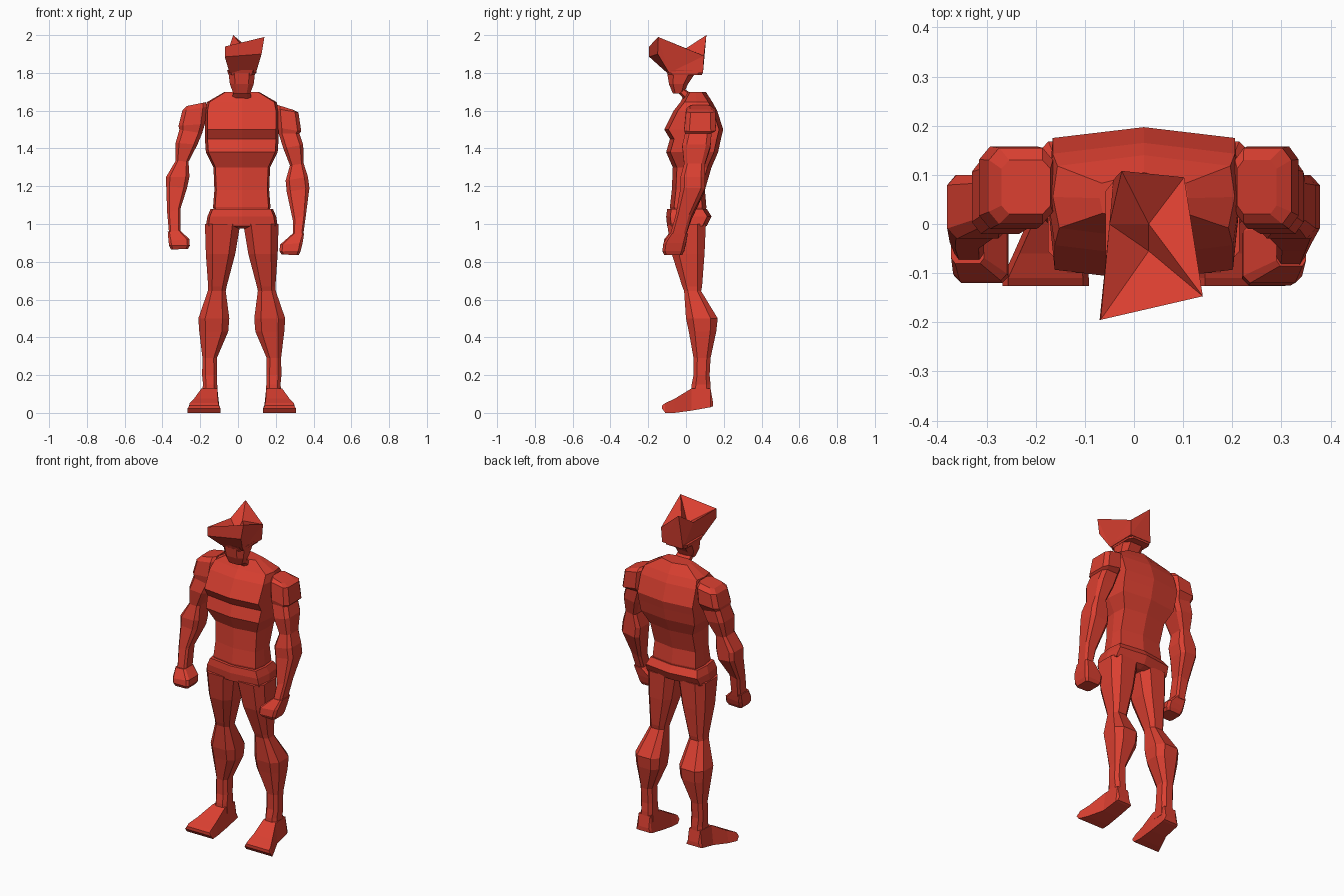
import bpy

red = bpy.data.materials.new("warm red")
red.diffuse_color = (0.70, 0.05, 0.03, 1)
CX = 0.02  # body centre line


def add_mesh(name, verts, faces):
    me = bpy.data.meshes.new(name)
    me.from_pydata(verts, [], faces)
    me.materials.append(red)
    ob = bpy.data.objects.new(name, me)
    bpy.context.collection.objects.link(ob)
    bpy.context.view_layer.objects.active = ob
    ob.select_set(True)
    bpy.ops.object.mode_set(mode='EDIT')
    bpy.ops.mesh.select_all(action='SELECT')
    bpy.ops.mesh.normals_make_consistent(inside=False)
    bpy.ops.object.mode_set(mode='OBJECT')
    ob.select_set(False)
    return ob


def loft(name, rings):
    n = len(rings[0])
    verts = [p for r in rings for p in r]
    faces = [(k * n + i, k * n + (i + 1) % n, (k + 1) * n + (i + 1) % n, (k + 1) * n + i)
             for k in range(len(rings) - 1) for i in range(n)]
    faces += [tuple(range(n)), tuple(range(len(verts) - n, len(verts)))]
    return add_mesh(name, verts, faces)


def body_ring(w, f, b, z):
    # boxy chest outline with a shallow ridge down front and back
    m = (f + b) / 2
    half = [(0.93, f + 0.022), (1, m), (0.95, b - 0.022)]
    pts = [(0, f)] + half + [(0, b)] + [(-x, y) for x, y in reversed(half)]
    return [(CX + x * w, y, z) for x, y in pts]


def limb_ring(xa, xb, f, b, za, zb=None, c=0.22):
    # chamfered box outline between xa and xb; z can tilt from za to zb
    zb = za if zb is None else zb
    uv = [(c, 0), (1 - c, 0), (1, c), (1, 1 - c), (1 - c, 1), (c, 1), (0, 1 - c), (0, c)]
    return [(xa + u * (xb - xa), f + v * (b - f), za + u * (zb - za)) for u, v in uv]


# torso: half width, front, back, height
loft("torso", [body_ring(*r) for r in [
    (0.140, -0.075, 0.10, 1.04), (0.152, -0.085, 0.108, 1.09), (0.145, -0.075, 0.10, 1.18),
    (0.150, -0.07, 0.135, 1.30), (0.19, -0.105, 0.17, 1.38), (0.195, -0.085, 0.185, 1.45),
    (0.195, -0.115, 0.197, 1.50), (0.195, -0.065, 0.165, 1.60), (0.185, -0.03, 0.14, 1.645),
    (0.09, 0.0, 0.105, 1.70)]])

# hips
loft("pelvis", [body_ring(*r) for r in [
    (0.12, -0.06, 0.08, 0.975), (0.19, -0.10, 0.11, 0.99), (0.182, -0.105, 0.135, 1.04),
    (0.165, -0.10, 0.11, 1.08)]])

# legs and feet, mirrored about the centre line: inner, outer, front, back, height
leg = [(0.085, 0.165, 0.035, 0.125, 0.08), (0.13, 0.205, 0.03, 0.13, 0.15),
       (0.13, 0.21, 0.04, 0.125, 0.20), (0.132, 0.208, 0.04, 0.13, 0.29),
       (0.072, 0.225, 0.015, 0.16, 0.43), (0.066, 0.23, 0.0, 0.168, 0.50),
       (0.085, 0.18, -0.01, 0.08, 0.645), (0.08, 0.178, -0.02, 0.085, 0.67),
       (0.035, 0.19, -0.075, 0.098, 0.84), (0.008, 0.195, -0.10, 0.105, 1.0)]
leg[0] = (0.125, 0.215, 0.025, 0.132, 0.08)
for side, s in (("left", -1), ("right", 1)):
    loft(side + "_leg", [limb_ring(CX + s * i, CX + s * o, f, b, z) for i, o, f, b, z in leg])
    # foot: sections from heel to toe, inner, outer, y, bottom, top
    foot = [(0.12, 0.215, 0.142, 0.035, 0.06), (0.12, 0.22, 0.13, 0.03, 0.13),
            (0.118, 0.225, 0.03, 0.012, 0.13), (0.115, 0.265, -0.06, 0.0, 0.075),
            (0.112, 0.288, -0.11, 0.0, 0.052), (0.112, 0.288, -0.126, 0.022, 0.04)]
    loft(side + "_foot", [[(CX + s * i, y, z0), (CX + s * o, y, z0),
                           (CX + s * (o - 0.012), y, z1), (CX + s * (i + 0.012), y, z1)]
                          for i, o, y, z0, z1 in foot])

# arms: outer x, inner x, front, back, outer z, inner z
left_arm = [(-0.365, -0.305, -0.075, 0.01, 0.95, 0.95), (-0.375, -0.305, -0.05, 0.03, 1.06, 1.08),
            (-0.38, -0.27, -0.03, 0.10, 1.20, 1.19), (-0.38, -0.257, -0.03, 0.10, 1.25, 1.25),
            (-0.33, -0.262, -0.01, 0.10, 1.335, 1.33), (-0.33, -0.215, -0.02, 0.13, 1.43, 1.42),
            (-0.31, -0.19, -0.005, 0.135, 1.50, 1.48), (-0.315, -0.175, -0.01, 0.158, 1.52, 1.53),
            (-0.295, -0.165, 0.0, 0.155, 1.60, 1.62), (-0.27, -0.17, 0.02, 0.13, 1.625, 1.645)]
right_arm = [(0.345, 0.29, -0.085, 0.0, 0.94, 0.94), (0.36, 0.29, -0.055, 0.03, 1.05, 1.02),
             (0.378, 0.258, -0.03, 0.10, 1.19, 1.17), (0.37, 0.252, -0.03, 0.10, 1.25, 1.23),
             (0.348, 0.275, -0.01, 0.10, 1.32, 1.31), (0.345, 0.24, -0.02, 0.13, 1.42, 1.40),
             (0.325, 0.215, -0.005, 0.135, 1.48, 1.48), (0.335, 0.212, -0.01, 0.158, 1.49, 1.51),
             (0.32, 0.205, 0.0, 0.155, 1.59, 1.61), (0.29, 0.21, 0.02, 0.13, 1.605, 1.63)]
for name, arm in (("left_arm", left_arm), ("right_arm", right_arm)):
    loft(name, [limb_ring(a, b, f, k, za, zb, 0.16) for a, b, f, k, za, zb in arm])

# fists
for name, rings in (
    ("left_fist", [(-0.355, -0.265, -0.11, -0.02, 0.865, 0.868), (-0.365, -0.255, -0.12, -0.01, 0.885, 0.885),
                   (-0.368, -0.258, -0.115, 0.0, 0.91, 0.92), (-0.372, -0.305, -0.08, 0.01, 0.96, 0.965)]),
    ("right_fist", [(0.322, 0.232, -0.115, -0.02, 0.836, 0.838), (0.332, 0.22, -0.125, -0.01, 0.858, 0.855),
                    (0.342, 0.222, -0.12, 0.0, 0.90, 0.89), (0.35, 0.29, -0.085, 0.01, 0.95, 0.95)])):
    loft(name, [limb_ring(a, b, f, k, za, zb, 0.12) for a, b, f, k, za, zb in rings])

# neck and face, tapering to the chin
loft("neck", [limb_ring(CX - w, CX + w, f, b, z) for w, f, b, z in
              [(0.05, -0.01, 0.07, 1.66), (0.045, -0.055, 0.0, 1.71)]])
loft("face", [limb_ring(CX - w, CX + w, f, b, z) for w, f, b, z in
              [(0.045, -0.07, -0.012, 1.692), (0.063, -0.09, 0.01, 1.74), (0.07, -0.10, 0.05, 1.80)]])

# headband under the hat
loft("hat_band", [limb_ring(CX - w, CX + w, f, b, z, c=0.12) for w, f, b, z in
                  [(0.07, -0.095, 0.085, 1.79), (0.078, -0.105, 0.09, 1.815)]])

# hat: upturned front brim, valley across the crown and a pointed back
hat = [(-0.045, -0.10, 1.80), (0.095, -0.09, 1.80), (0.098, 0.09, 1.80), (-0.042, 0.09, 1.80),
       (-0.07, -0.195, 1.885), (0.125, -0.15, 1.90),
       (-0.068, -0.195, 1.94), (0.14, -0.147, 1.99), (0.102, 0.095, 1.89),
       (-0.025, 0.108, 2.0), (-0.05, 0.0, 1.925), (0.03, -0.055, 1.88), (0.03, 0.0, 1.93)]
add_mesh("hat", hat, [
    (0, 3, 2, 1), (0, 1, 5, 4), (4, 5, 7, 6),
    (1, 2, 8), (1, 8, 7), (1, 7, 5), (2, 3, 9), (2, 9, 8),
    (3, 0, 10), (3, 10, 9), (0, 4, 10), (4, 6, 10),
    (6, 7, 11), (6, 11, 10), (11, 7, 12), (12, 7, 8), (12, 8, 9), (12, 9, 10), (11, 12, 10)])
